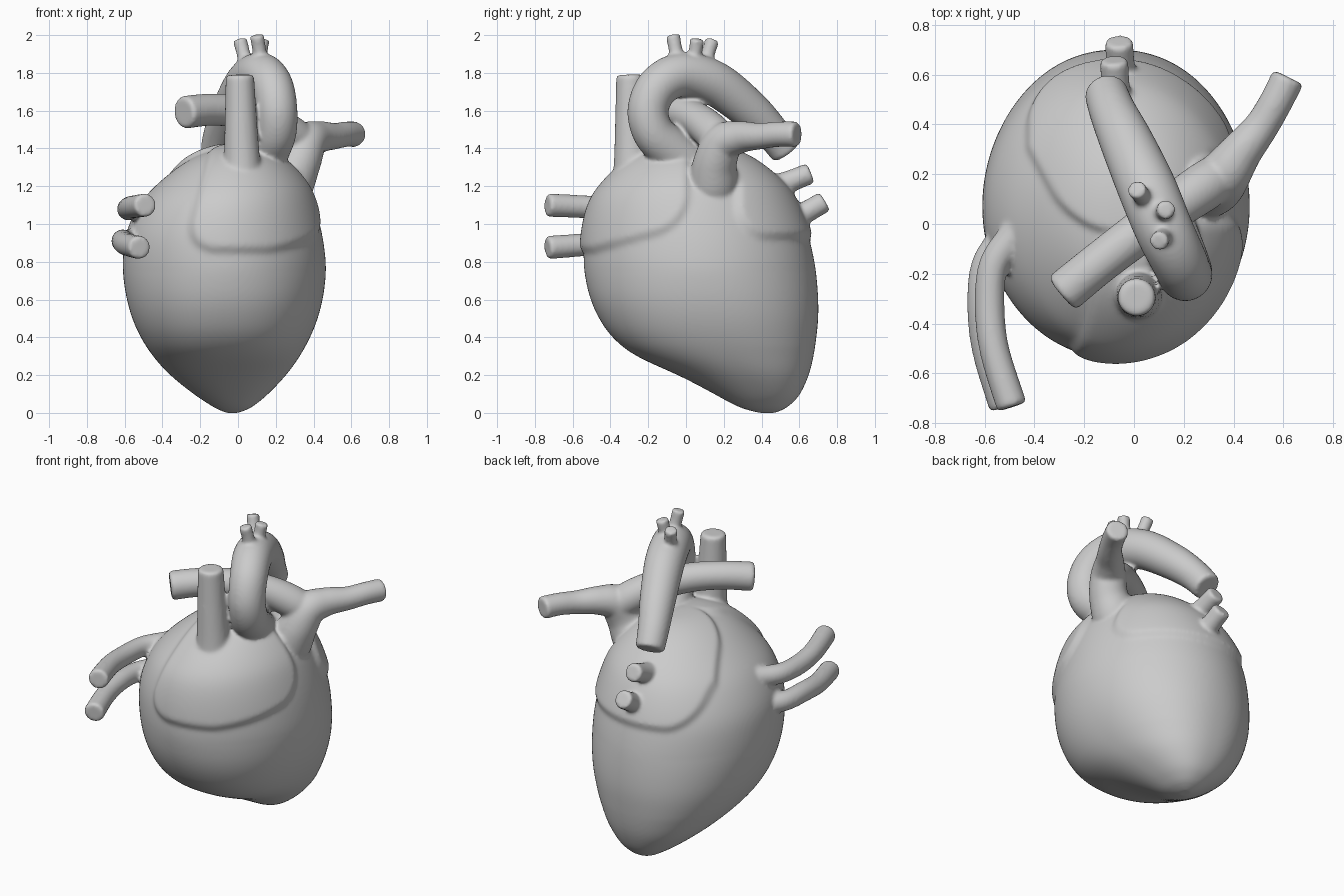
import bpy, bmesh, math
from mathutils import Vector

if "Cube" in bpy.data.objects:
    bpy.data.objects.remove(bpy.data.objects["Cube"])


def spline(rows, steps):
    """Catmull-Rom resampling of rows of numbers."""
    pts = [rows[0]] + list(rows) + [rows[-1]]
    out = []
    for i in range(1, len(pts) - 2):
        for s in range(steps):
            t = s / steps
            out.append([0.5 * (2 * b + (c - a) * t + (2 * a - 5 * b + 4 * c - d) * t * t
                               + (3 * b - a - 3 * c + d) * t ** 3)
                        for a, b, c, d in zip(*pts[i - 1:i + 3])])
    out.append(list(rows[-1]))
    return out


def skin(name, rings):
    """Join closed rings into a capped smooth mesh."""
    bm = bmesh.new()
    vr = [[bm.verts.new(p) for p in ring] for ring in rings]
    n = len(vr[0])
    for a, b in zip(vr, vr[1:]):
        for i in range(n):
            j = (i + 1) % n
            bm.faces.new((a[i], a[j], b[j], b[i]))
    bm.faces.new(vr[0][::-1])
    bm.faces.new(vr[-1])
    bmesh.ops.recalc_face_normals(bm, faces=bm.faces)
    for f in bm.faces:
        f.smooth = True
    me = bpy.data.meshes.new(name)
    bm.to_mesh(me)
    bm.free()
    ob = bpy.data.objects.new(name, me)
    bpy.context.collection.objects.link(ob)
    return ob


def tube(name, rows, sides=32):
    """Vessel along rows of (x, y, z, radius) with a softly rounded open end."""
    path = spline(rows, 8)
    end, prev = Vector(path[-1][:3]), Vector(path[-2][:3])
    d, r = (end - prev).normalized(), path[-1][3]
    path[-1][:3] = end - d * 0.2 * r
    for off, k in ((0.12, 0.98), (0.05, 0.93), (0.01, 0.86), (0, 0.78), (0, 0.4)):
        path.append(list(end - d * off * r) + [r * k])
    pos = [Vector(p[:3]) for p in path]
    rings, u = [], None
    for i, p in enumerate(pos):
        t = d if i >= len(pos) - 6 else (pos[i + 1] - pos[max(i - 1, 0)]).normalized()
        u = t.orthogonal() if u is None else u - t * u.dot(t)
        u.normalize()
        v = t.cross(u)
        rings.append([p + (u * math.cos(a) + v * math.sin(a)) * path[i][3]
                      for a in (2 * math.pi * k / sides for k in range(sides))])
    return skin(name, rings)


def inside(*dists, r=0.16, w=0.05):
    """Soft 0..1 mask of the area where all distances are positive, corners rounded."""
    d = r - math.sqrt(sum(max(r - x, 0) ** 2 for x in dists))
    t = min(max(d / w + 0.5, 0), 1)
    return t * t * (3 - 2 * t)


# heart body: z, x min, x max, y min, y max
sections = [
    (0.0, -0.06, 0.0, 0.39, 0.47), (0.02, -0.11, 0.055, 0.31, 0.52),
    (0.05, -0.16, 0.10, 0.24, 0.56), (0.1, -0.235, 0.16, 0.15, 0.605),
    (0.2, -0.36, 0.255, -0.04, 0.65), (0.3, -0.45, 0.327, -0.265, 0.675),
    (0.4, -0.515, 0.382, -0.39, 0.69), (0.5, -0.56, 0.422, -0.46, 0.70),
    (0.6, -0.588, 0.448, -0.505, 0.70), (0.7, -0.605, 0.462, -0.53, 0.693),
    (0.8, -0.61, 0.465, -0.542, 0.68), (0.95, -0.595, 0.445, -0.535, 0.645),
    (1.1, -0.525, 0.405, -0.50, 0.58), (1.2, -0.44, 0.36, -0.435, 0.51),
    (1.3, -0.32, 0.275, -0.335, 0.395), (1.36, -0.22, 0.19, -0.24, 0.29),
    (1.395, -0.12, 0.10, -0.13, 0.18), (1.405, -0.03, 0.02, -0.01, 0.05)]
rows = spline(sections, 8)
for _ in range(12):  # even out the section changes
    rows = ([rows[0]] + [[(a + 2 * b + c) / 4 for a, b, c in zip(*rows[i - 1:i + 2])]
                         for i in range(1, len(rows) - 1)] + [rows[-1]])
rings = []
for z, x0, x1, y0, y1 in rows:
    ring = []
    e = 1 - 0.1 * min(max((0.75 - z) / 0.4, 0), 1)  # fuller sections low down
    for k in range(160):
        a = 2 * math.pi * k / 160
        c, s = math.cos(a), math.sin(a)
        x = (x0 + x1) / 2 + (x1 - x0) / 2 * math.copysign(abs(c) ** e, c)
        y = (y0 + y1) / 2 + (y1 - y0) / 2 * math.copysign(abs(s) ** e, s)
        # raised atrium patches at the upper front and upper back
        front = inside(z - 0.86 - 0.27 * max(0, y + 0.48), 0.01 - y,
                       x + 0.27 - 0.25 * max(0, z - 0.9))
        back = inside(z - 0.93, y - 0.3 * min(max(x / 0.3, 0), 1) + 0.03,
                      x + 0.42 - 0.55 * max(0, 0.3 - y))
        out = Vector((x + 0.07, y - 0.07, (z - 0.75) * 0.9)).normalized()
        ring.append(Vector((x, y, z)) + out * 0.024 * max(front, back))
    rings.append(ring)
heart = skin("heart", rings)
vessels = []

# aortic arch
vessels.append(tube("aorta", [
    (0.10, 0.03, 1.30, 0.13), (0.16, -0.09, 1.40, 0.118), (0.20, -0.175, 1.49, 0.11),
    (0.205, -0.2, 1.61, 0.109), (0.18, -0.145, 1.73, 0.112), (0.12, -0.02, 1.79, 0.117),
    (0.05, 0.15, 1.745, 0.118), (-0.03, 0.33, 1.61, 0.107), (-0.085, 0.45, 1.49, 0.094),
    (-0.115, 0.535, 1.38, 0.086)]))

# three small branches on the arch
for i, (base, tip) in enumerate([
        ((0.125, -0.04, 1.84), (0.10, -0.07, 2.0)),
        ((0.11, 0.04, 1.84), (0.13, 0.06, 1.98)),
        ((0.05, 0.09, 1.82), (0.01, 0.14, 1.975))]):
    mid = [(a + b) / 2 for a, b in zip(base, tip)]
    vessels.append(tube(f"arch_branch_{i + 1}",
                        [(*base, 0.045), (*mid, 0.037), (*tip, 0.039)], 24))

# upper vena cava
vessels.append(tube("vena_cava", [
    (0.02, -0.27, 1.20, 0.13), (0.02, -0.28, 1.285, 0.108), (0.02, -0.285, 1.35, 0.096),
    (0.015, -0.29, 1.55, 0.085), (0.01, -0.295, 1.79, 0.075)]))

# pulmonary trunk with right and left branches
vessels.append(tube("pulmonary_trunk", [
    (0.23, 0.135, 1.11, 0.12), (0.275, 0.145, 1.22, 0.13), (0.325, 0.155, 1.33, 0.115),
    (0.365, 0.20, 1.43, 0.105), (0.43, 0.29, 1.46, 0.085), (0.51, 0.39, 1.465, 0.07),
    (0.57, 0.49, 1.475, 0.067), (0.62, 0.59, 1.475, 0.068)]))
vessels.append(tube("pulmonary_branch", [
    (0.37, 0.21, 1.40, 0.09), (0.28, 0.15, 1.475, 0.098), (0.15, 0.06, 1.55, 0.092),
    (0.0, -0.05, 1.595, 0.087), (-0.15, -0.165, 1.605, 0.085), (-0.29, -0.28, 1.59, 0.087)]))

# paired side veins
for name, z, dx, dz in (("side_vein_upper", 1.08, 0.02, 0.02),
                        ("side_vein_lower", 0.91, -0.01, -0.035)):
    vessels.append(tube(name, [
        (-0.42 + dx, 0.02, z, 0.085), (-0.51 + dx, -0.06, z, 0.066),
        (-0.585 + dx, -0.17, z, 0.06), (-0.60 + dx, -0.33, z, 0.06),
        (-0.58 + dx, -0.51, z + dz / 2, 0.06), (-0.51 + dx, -0.735, z + dz, 0.062)]))

# back vein stubs
for name, base, tip in (("back_vein_upper", (-0.07, 0.44, 1.18), (-0.08, 0.66, 1.27)),
                        ("back_vein_lower", (-0.05, 0.53, 1.0), (-0.06, 0.735, 1.12))):
    mid = [(a + b) / 2 for a, b in zip(base, tip)]
    vessels.append(tube(name, [(*base, 0.075), (*mid, 0.059), (*tip, 0.057)]))

# fuse the vessels and body into one skin with soft joints
with bpy.context.temp_override(active_object=heart, object=heart,
                               selected_objects=[heart] + vessels,
                               selected_editable_objects=[heart] + vessels):
    bpy.ops.object.join()
fuse = heart.modifiers.new("fuse", 'REMESH')
fuse.mode = 'VOXEL'
fuse.voxel_size = 0.011
fuse.use_smooth_shade = True
soften = heart.modifiers.new("soften", 'SMOOTH')
soften.factor = 0.5
soften.iterations = 7
